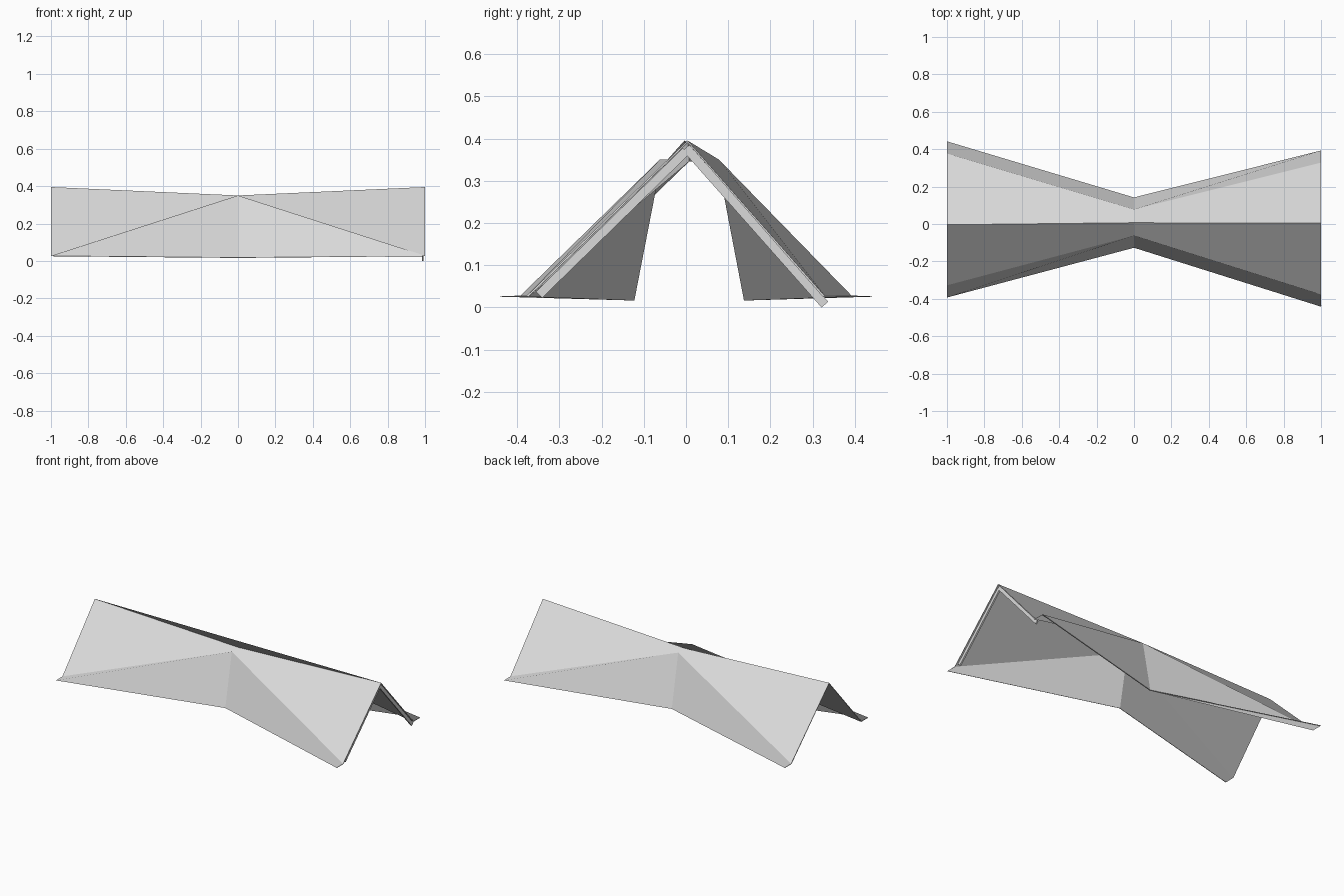
import bpy
import bmesh
from mathutils import Vector

cube = bpy.data.objects.get("Cube")
if cube:
    bpy.data.objects.remove(cube, do_unlink=True)

# Single pale grey material
grey = bpy.data.materials.new("pale_grey")
grey.use_nodes = True
colour = (0.7, 0.7, 0.7, 1)
grey.diffuse_color = colour
grey.node_tree.nodes["Principled BSDF"].inputs["Base Color"].default_value = colour


def add_mesh(name, verts, faces):
    mesh = bpy.data.meshes.new(name)
    mesh.from_pydata(verts, [], faces)
    mesh.materials.append(grey)
    obj = bpy.data.objects.new(name, mesh)
    bpy.context.collection.objects.link(obj)
    return obj


# Folded canopy: cross-sections run front foot, front lip, ridge, back lip, back foot
LIP_Z, PEAK_Z, WAIST_Z, FOOT_Z = 0.028, 0.395, 0.35, 0.018


def end_section(x):
    # The two ends match under a half turn
    pts = [(-0.442, LIP_Z - 0.001), (-0.377, LIP_Z), (0.004, PEAK_Z),
           (0.328, LIP_Z), (0.393, LIP_Z - 0.001)]
    if x < 0:
        pts = [(-y, z) for y, z in reversed(pts)]
    return [(x, y, z) for y, z in pts]


waist = [(0, y, z) for y, z in [(-0.127, FOOT_Z), (-0.062, WAIST_Z), (0.007, WAIST_Z),
                                (0.078, WAIST_Z), (0.142, FOOT_Z)]]
verts = end_section(-1) + waist + end_section(1)

# Twisted panels: the first corner of each one sets the fold across it
faces = []
mid, ridge = 5, 2
for end, sign in ((0, -1), (10, 1)):
    for lip, foot, side in ((1, 0, -1), (3, 4, 1)):
        wall = [end + ridge, end + lip, mid + lip, mid + ridge]
        skirt = [mid + lip, end + lip, end + foot, mid + foot]
        if side < 0:
            wall = wall[1:] + wall[:1]
        if sign * side < 0:
            skirt = skirt[1:] + skirt[:1]
        for face in (wall, skirt):
            faces.append(face if sign * side > 0 else face[:1] + face[:0:-1])
canopy = add_mesh("folded_canopy", verts, faces)
sheet = canopy.modifiers.new("sheet_thickness", "SOLIDIFY")
sheet.thickness = 0.005
sheet.offset = -1


# Flat support ribs under one open end
def rib(name, top, bottom, x=0.988, width=0.021, depth=0.01):
    a, b = Vector((x, *top)), Vector((x, *bottom))
    across = (b - a).normalized().cross(Vector((1, 0, 0))) * width / 2
    out = Vector((depth / 2, 0, 0))
    ring = [out + across, out - across, -out - across, -out + across]
    pts = [p + r for p in (a, b) for r in ring]
    sides = [(i, (i + 1) % 4, (i + 1) % 4 + 4, i + 4) for i in range(4)]
    mesh = add_mesh(name, pts, sides + [(3, 2, 1, 0), (4, 5, 6, 7)]).data
    bm = bmesh.new()
    bm.from_mesh(mesh)
    bmesh.ops.recalc_face_normals(bm, faces=bm.faces)
    bm.to_mesh(mesh)
    bm.free()


rib("front_rib", (0.0, 0.37), (-0.348, 0.03))
rib("back_rib", (0.0, 0.378), (0.329, 0.0067))
